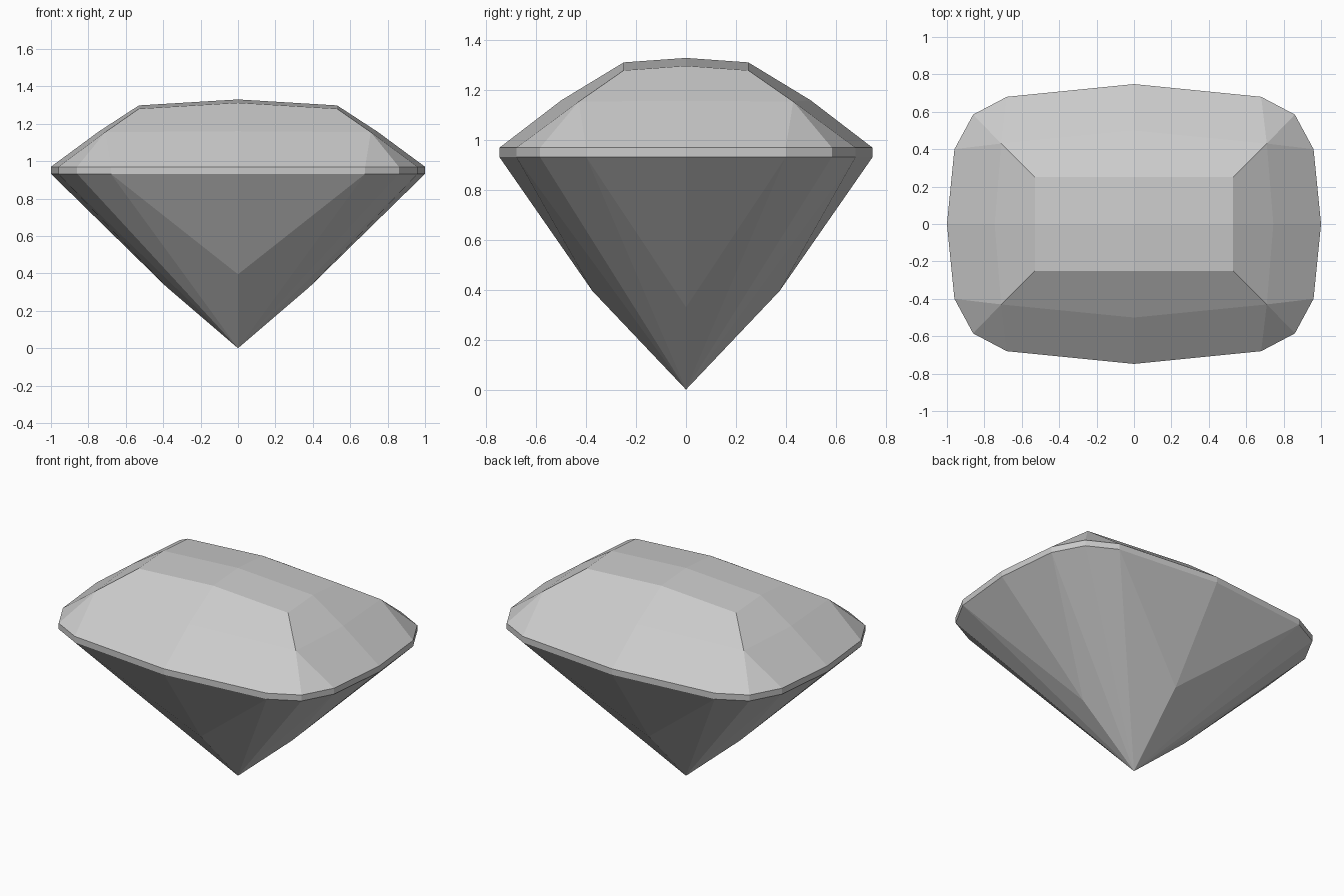
import bpy
import bmesh

cube = bpy.data.objects.get("Cube")
if cube:
    bpy.data.objects.remove(cube, do_unlink=True)

# Single stone colour
stone = bpy.data.materials.new("pale_grey_stone")
stone.use_nodes = True
stone.diffuse_color = (0.6, 0.6, 0.6, 1)
stone.node_tree.nodes["Principled BSDF"].inputs["Base Color"].default_value = (0.6, 0.6, 0.6, 1)

bm = bmesh.new()


def ring(points):
    return [bm.verts.new(p) for p in points]


def strip(lower, upper):
    """Join two rows of equal length with facets facing outward."""
    for i in range(len(lower) - 1):
        bm.faces.new((lower[i], lower[i + 1], upper[i + 1], upper[i]))


# One quarter of the stone: rows run from the +x side round to the +y side
outline = [(1, 0), (0.96, 0.4), (0.86, 0.585), (0.68, 0.68), (0, 0.748)]
girdle_low = ring([(x, y, 0.932) for x, y in outline])
girdle_top = ring([(x, y, 0.97) for x, y in outline])
crown = ring([(0.745, 0, 1.158), (0.71, 0.43, 1.155), (0, 0.5, 1.16)])
table = ring([(0.53, 0, 1.298), (0.53, 0.25, 1.28), (0, 0.25, 1.312)])
peak = bm.verts.new((0, 0, 1.33))
side_keel, back_keel, culet = ring([(0.385, 0, 0.33), (0, 0.375, 0.395), (0, 0, 0)])

# Girdle band
strip(girdle_low, girdle_top)

# Crown: broad lower facets, a fan at the corner, upper facets and table
a, b, c, d, e = girdle_top
side, corner, back = crown
bm.faces.new((a, b, corner, side))
bm.faces.new((b, c, corner))
bm.faces.new((c, d, corner))
bm.faces.new((d, e, back, corner))
strip(crown, table)
bm.faces.new((*table, peak))

# Pavilion: long facets meeting at the culet
a, b, c, d, e = girdle_low
for tri in ((a, side_keel, b), (side_keel, culet, b), (b, culet, c),
            (c, culet, d), (d, culet, back_keel), (d, back_keel, e)):
    bm.faces.new(tri)

mesh = bpy.data.meshes.new("cut_gem")
bm.to_mesh(mesh)
bm.free()
mesh.materials.append(stone)
gem = bpy.data.objects.new("cut_gem", mesh)
bpy.context.collection.objects.link(gem)

# Mirror the quarter to the other three sides
mirror = gem.modifiers.new("mirror_quarters", "MIRROR")
mirror.use_axis = (True, True, False)
mirror.use_clip = True
mirror.merge_threshold = 0.001
